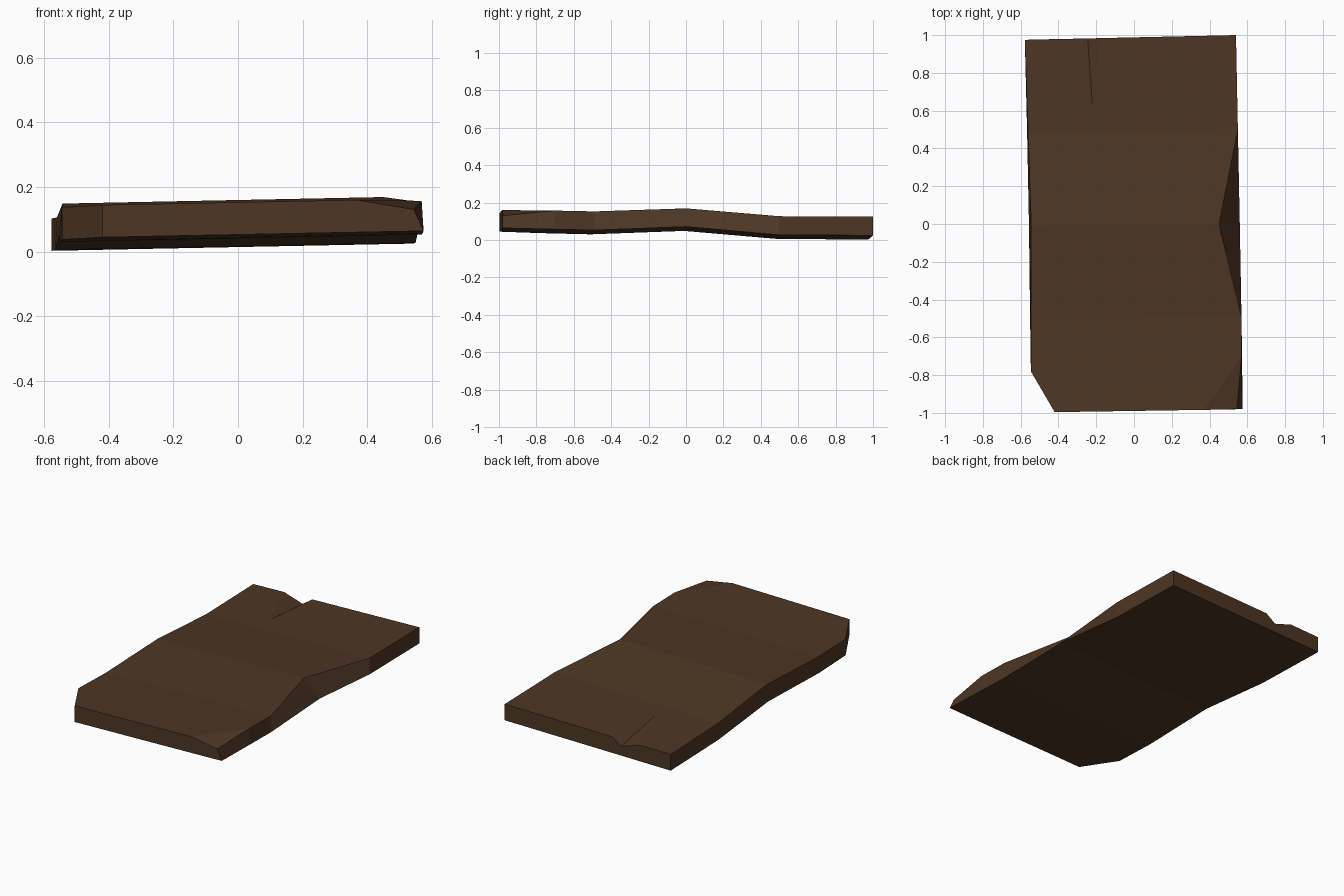
import bpy, bmesh

if "Cube" in bpy.data.objects:
    bpy.data.objects.remove(bpy.data.objects["Cube"])

THICK = 0.10
PROFILE = [(-1.0, 0.053), (-0.5, 0.041), (0.0, 0.060), (0.5, 0.016), (1.0, 0.014)]


def warp(x, y):
    """Underside height of the warped, slightly rolled plank."""
    z = PROFILE[0][1] if y < 0 else PROFILE[-1][1]
    for (y0, z0), (y1, z1) in zip(PROFILE, PROFILE[1:]):
        if y0 <= y <= y1:
            z = z0 + (z1 - z0) * (y - y0) / (y1 - y0)
    return z + 0.02 * x


# Outline: name -> (x, y, top shift in x, top drop in z)
outline = {
    "back_left": (-0.578, 0.975, 0, 0),
    "left_back": (-0.566, 0.49, 0.005, 0),
    "left_mid": (-0.556, -0.01, 0.012, 0),
    "left_front": (-0.550, -0.51, 0.004, 0),
    "cut_left": (-0.546, -0.78, 0, 0),
    "cut_front": (-0.42, -0.996, 0, 0),
    "chip_front": (0.37, -0.984, 0, 0),
    "front_right": (0.575, -0.98, -0.03, 0.033),
    "chip_right": (0.572, -0.70, -0.003, 0),
    "right_front": (0.569, -0.49, 0, 0),
    "right_mid": (0.56, 0.0, -0.11, 0),
    "right_back": (0.55, 0.5, 0, 0),
    "back_right": (0.54, 1.0, 0, 0),
    "crack_right": (-0.18, 0.984, 0, 0),
    "crack": (-0.245, 0.982, 0, 0.043),
    "crack_left": (-0.37, 0.980, 0, 0),
}

bm = bmesh.new()
top, low = {}, {}
for name, (x, y, dx, dz) in outline.items():
    low[name] = bm.verts.new((x, y, warp(x, y)))
    top[name] = bm.verts.new((x + dx, y, warp(x + dx, y) + THICK - dz))
top["tip"] = bm.verts.new((-0.22, 0.62, warp(-0.22, 0.62) + THICK))

# Edge walls
names = list(outline)
for a, b in zip(names, names[1:] + names[:1]):
    bm.faces.new((low[a], low[b], top[b], top[a]))

# Strips shared by the top and the underside
shared = [
    "left_back left_mid right_mid right_back",
    "left_mid left_front right_front right_mid",
    "left_front cut_left cut_front chip_front chip_right right_front",
    "chip_front front_right chip_right",
]
# Split back end on top only
split = [
    "back_left left_back tip crack_left",
    "left_back right_back tip",
    "right_back back_right crack_right tip",
    "crack_right crack tip",
    "crack crack_left tip",
]
for face in shared + split:
    bm.faces.new([top[n] for n in face.split()])
plain_back = "back_left left_back right_back back_right crack_right crack crack_left"
for face in shared + [plain_back]:
    bm.faces.new([low[n] for n in reversed(face.split())])
bmesh.ops.recalc_face_normals(bm, faces=bm.faces)

# Plank object
mesh = bpy.data.meshes.new("plank")
bm.to_mesh(mesh)
bm.free()
plank = bpy.data.objects.new("plank", mesh)
bpy.context.collection.objects.link(plank)
wood = bpy.data.materials.new("dark_wood")
wood.diffuse_color = (0.075, 0.037, 0.018, 1)
wood.use_nodes = True
wood.node_tree.nodes["Principled BSDF"].inputs["Base Color"].default_value = wood.diffuse_color
mesh.materials.append(wood)
